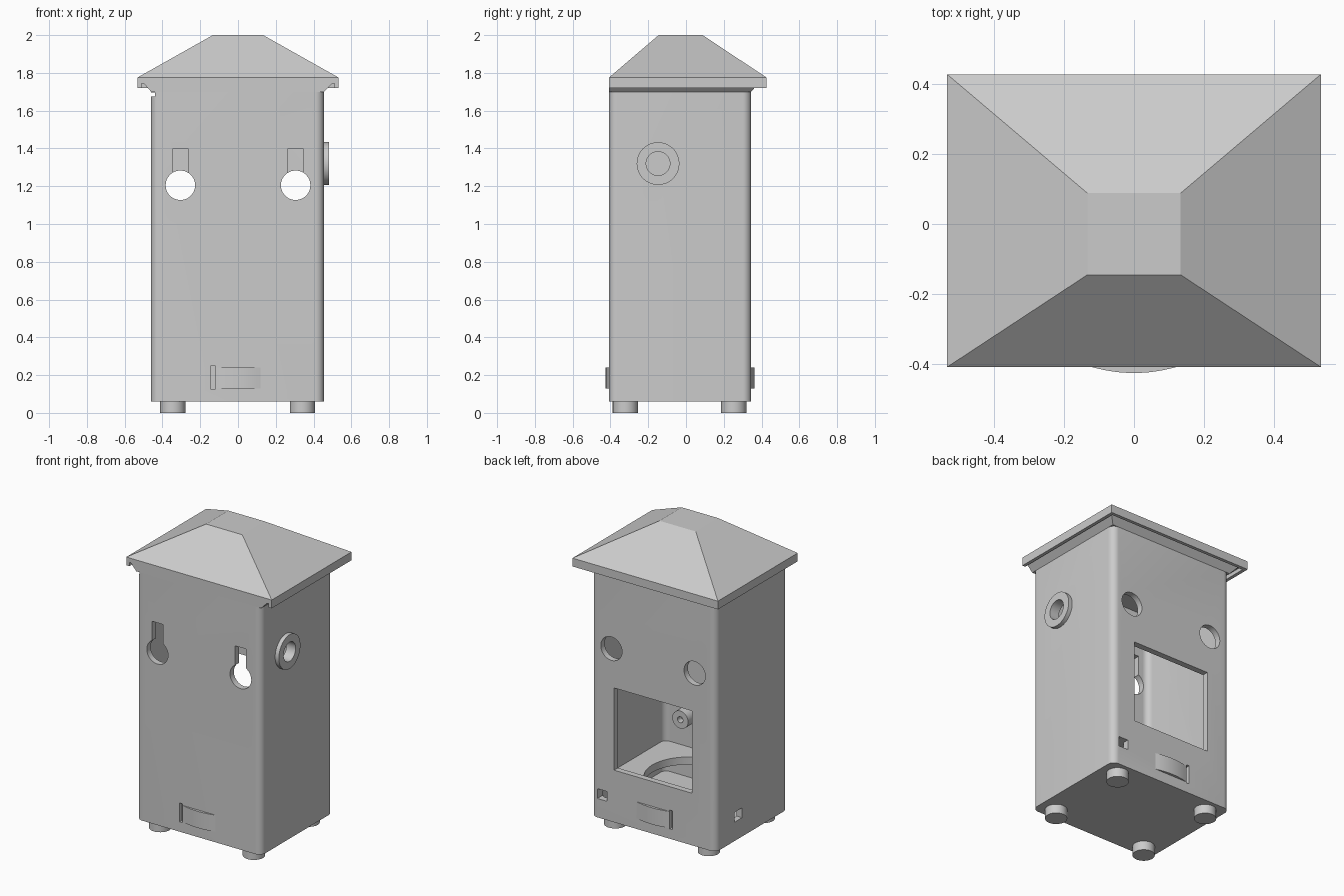
import bpy, bmesh, math
from mathutils import Matrix

cube = bpy.data.objects.get("Cube")
if cube:
    bpy.data.objects.remove(cube, do_unlink=True)

grey = bpy.data.materials.new("light_grey")
grey.use_nodes = True
colour = (0.6, 0.6, 0.6, 1)
grey.diffuse_color = colour
grey.node_tree.nodes["Principled BSDF"].inputs["Base Color"].default_value = colour


def finish(name, bm):
    bmesh.ops.recalc_face_normals(bm, faces=bm.faces)
    mesh = bpy.data.meshes.new(name)
    bm.to_mesh(mesh)
    bm.free()
    mesh.materials.append(grey)
    ob = bpy.data.objects.new(name, mesh)
    bpy.context.collection.objects.link(ob)
    return ob


def loft(name, rings):
    """Skin a stack of equal-length point rings and cap both ends."""
    bm = bmesh.new()
    loops = [[bm.verts.new(p) for p in ring] for ring in rings]
    n = len(loops[0])
    for a, b in zip(loops, loops[1:]):
        for i in range(n):
            j = (i + 1) % n
            bm.faces.new((a[i], a[j], b[j], b[i]))
    bm.faces.new(loops[0][::-1])
    bm.faces.new(loops[-1])
    return finish(name, bm)


def rect(x0, x1, y0, y1, z):
    return [(x0, y0, z), (x1, y0, z), (x1, y1, z), (x0, y1, z)]


def box(name, x0, x1, y0, y1, z0, z1):
    return loft(name, [rect(x0, x1, y0, y1, z0), rect(x0, x1, y0, y1, z1)])


def prism(name, outline, z0, z1):
    return loft(name, [[(x, y, z) for x, y in outline] for z in (z0, z1)])


def rounded(x0, x1, y0, y1, r, steps=8):
    pts = []
    for k, (cx, cy) in enumerate(((x1 - r, y1 - r), (x0 + r, y1 - r),
                                  (x0 + r, y0 + r), (x1 - r, y0 + r))):
        for i in range(steps + 1):
            a = math.pi / 2 * (k + i / steps)
            pts.append((cx + r * math.cos(a), cy + r * math.sin(a)))
    return pts


def cylinder(name, centre, r, depth, axis="Z"):
    bm = bmesh.new()
    turn = {"X": Matrix.Rotation(math.pi / 2, 4, "Y"),
            "Y": Matrix.Rotation(math.pi / 2, 4, "X"),
            "Z": Matrix()}[axis]
    bmesh.ops.create_cone(bm, cap_ends=True, segments=48, radius1=r, radius2=r,
                          depth=depth, matrix=Matrix.Translation(centre) @ turn)
    return finish(name, bm)


def cut(ob, *cutters):
    bpy.context.view_layer.objects.active = ob
    for c in cutters:
        mod = ob.modifiers.new("cut", "BOOLEAN")
        mod.operation = "DIFFERENCE"
        mod.solver = "EXACT"
        mod.object = c
        bpy.ops.object.modifier_apply(modifier=mod.name)
        bpy.data.objects.remove(c, do_unlink=True)


# Main dimensions
L, R, F, B = -0.46, 0.455, -0.408, 0.345
WALL, BASE, TOP = 0.04, 0.06, 1.70
RING_Y, RING_Z = -0.148, 1.32

# Hollow housing with rounded upright corners
body = prism("housing", rounded(L, R, F, B, 0.045), BASE, TOP)
cut(body, prism("cavity", rounded(L + WALL, R - WALL, F + WALL, B - WALL, 0.04),
                BASE + WALL, TOP + 0.1))

# Keyholes in the front, round holes in the back
for x in (-0.305, 0.305):
    cut(body, cylinder("hole", (x, 0, 1.205), 0.078, 2, "Y"),
        box("slot", x - 0.04, x + 0.04, F - 0.1, F + 0.1, 1.2, 1.40))

# Rear window, cable holes, side port, lid groove and latch slots
cut(body,
    box("window", -0.285, 0.285, B - 0.1, B + 0.1, 0.405, 0.95),
    box("rear_cable_hole", 0.338, 0.408, B - 0.1, B + 0.1, 0.185, 0.25),
    box("side_cable_hole", L - 0.1, L + 0.1, 0.07, 0.15, 0.185, 0.25),
    cylinder("port", (R, RING_Y, RING_Z), 0.063, 0.2, "X"),
    box("groove", L - 0.1, L + 0.02, -1, 1, 1.675, 1.697),
    box("front_slot", -0.143, -0.122, F - 0.1, F + 0.025, 0.125, 0.25),
    box("rear_slot", -0.143, -0.122, B - 0.025, B + 0.1, 0.125, 0.25))

# Inner shelf with a large round opening
shelf = box("inner_shelf", L + 0.02, R - 0.02, F + 0.02, B - 0.02, 0.25, 0.30)
cut(shelf, cylinder("opening", (0, -0.03, 0.27), 0.27, 0.3))

# Hollow bosses on the inside of the front wall
for side, x in (("right", -0.23), ("left", 0.23)):
    boss = cylinder("inner_boss_" + side, (x, F + 0.085, 0.52), 0.058, 0.11, "Y")
    cut(boss, cylinder("bore", (x, F + 0.14, 0.52), 0.02, 0.08, "Y"))

# Ring around the side port
ring = cylinder("port_ring", (R + 0.0085, RING_Y, RING_Z), 0.113, 0.037, "X")
cut(ring, cylinder("bore", (R, RING_Y, RING_Z), 0.063, 0.3, "X"))

# Bowed latch plates, front and back
for name, y, out in (("front_latch", F, -1), ("rear_latch", B, 1)):
    bow = [(-0.12 + 0.02 * i, y + out * 0.017 * (1 - ((i - 6) / 6) ** 2))
           for i in range(13)]
    prism(name, bow + [(0.12, y - out * 0.01), (-0.12, y - out * 0.01)], 0.13, 0.24)

# Feet
for fx, x in (("right", -0.345), ("left", 0.341)):
    for fy, y in (("front", -0.321), ("rear", 0.253)):
        cylinder(f"{fy}_{fx}_foot", (x, y, 0.035), 0.067, 0.07)

# Hipped roof with a flat top, flush with the front wall
RX, RB, EAVE = 0.533, 0.427, 1.775
loft("roof", [rect(-RX, RX, F, RB, 1.745), rect(-RX, RX, F, RB, EAVE),
              rect(-0.133, 0.133, -0.145, 0.088, 2.0)])

# Drip lip around the sides and back of the eaves
lip = box("roof_lip", -RX, RX, F, RB, 1.72, 1.746)
cut(lip, box("recess", -RX + 0.022, RX - 0.022, F - 0.1, RB - 0.022, 1.6, 1.8))

# Flared collar between housing and roof
loft("roof_collar", [rect(L, R, F, B, TOP),
                     rect(L - 0.04, R + 0.045, F, B + 0.04, 1.746)])

# Smooth curved walls, crisp edges
bpy.ops.object.select_all(action="DESELECT")
for ob in bpy.context.collection.objects:
    if ob.type == "MESH" and ob.data.materials and ob.data.materials[0] == grey:
        ob.select_set(True)
        bpy.context.view_layer.objects.active = ob
bpy.ops.object.shade_smooth_by_angle(angle=math.radians(25))
